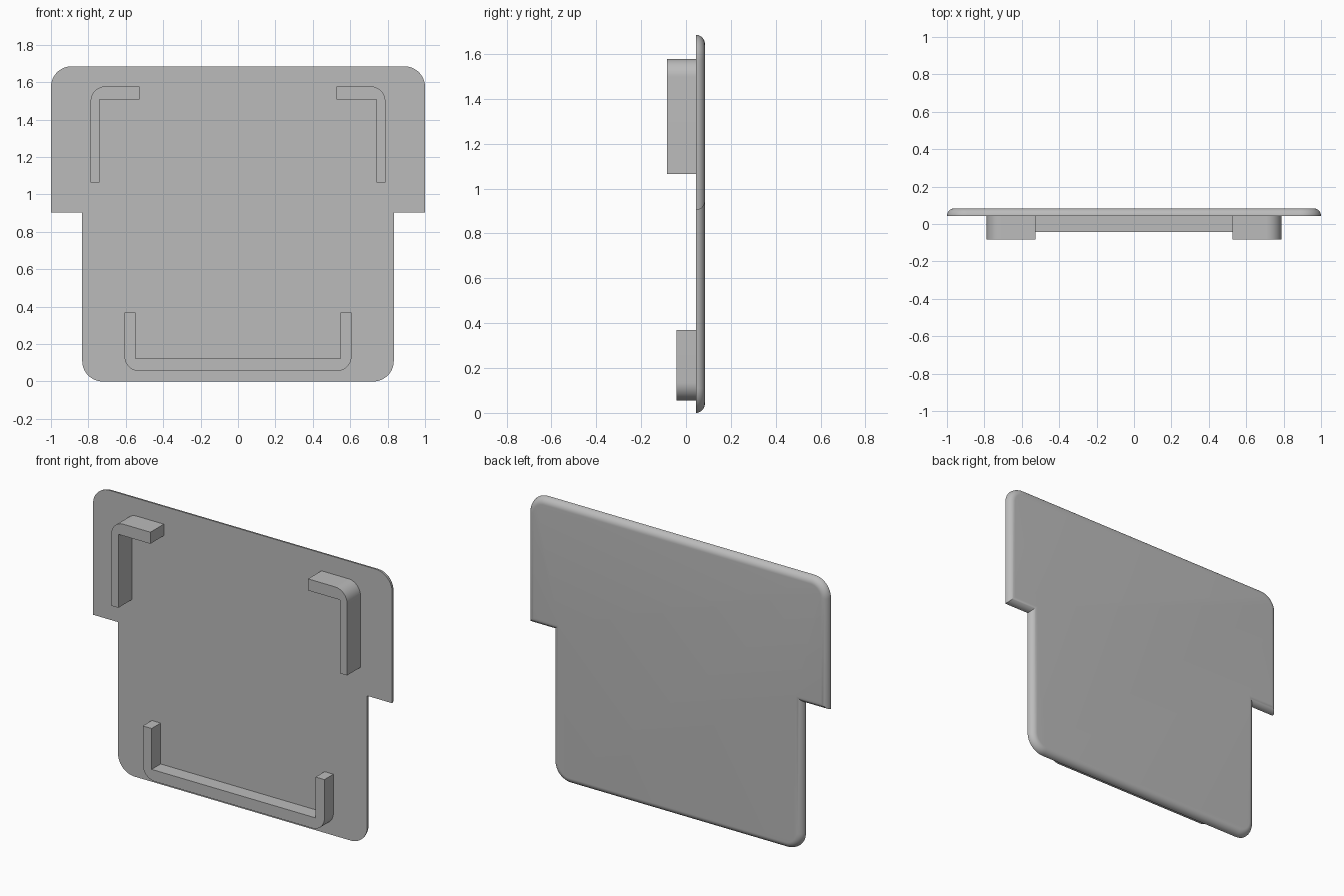
import bpy
import bmesh
from math import sin, cos, pi

if "Cube" in bpy.data.objects:
    bpy.data.objects.remove(bpy.data.objects["Cube"], do_unlink=True)

grey = bpy.data.materials.new("plain grey")
grey.use_nodes = True
colour = (0.5, 0.5, 0.5, 1)
grey.diffuse_color = colour
grey.node_tree.nodes["Principled BSDF"].inputs["Base Color"].default_value = colour


def arc(cx, cz, r, start, steps=12):
    """Quarter circle running counter-clockwise from the start angle."""
    return [(cx + r * cos(start + pi / 2 * i / steps),
             cz + r * sin(start + pi / 2 * i / steps)) for i in range(steps + 1)]


def loft(name, rings):
    """Solid through a list of (outline, y) rings, capped at both ends."""
    bm = bmesh.new()
    loops = [[bm.verts.new((x, y, z)) for x, z in outline] for outline, y in rings]
    for a, b in zip(loops, loops[1:]):
        for i in range(len(a)):
            j = (i + 1) % len(a)
            bm.faces.new((a[i], a[j], b[j], b[i]))
    bm.faces.new(loops[0])
    bm.faces.new(loops[-1])
    bmesh.ops.recalc_face_normals(bm, faces=bm.faces)
    mesh = bpy.data.meshes.new(name)
    bm.to_mesh(mesh)
    bm.free()
    obj = bpy.data.objects.new(name, mesh)
    bpy.context.collection.objects.link(obj)
    mesh.materials.append(grey)
    bpy.ops.object.select_all(action="DESELECT")
    obj.select_set(True)
    bpy.context.view_layer.objects.active = obj
    bpy.ops.object.shade_smooth_by_angle(angle=pi / 6)
    return obj


def mirrored(half):
    """Close a right-hand half outline with its mirror image."""
    return half + [(-x, z) for x, z in reversed(half)]


FRONT, BACK, TOP = 0.044, 0.084, 1.685
CORNER = 0.11


def plate_outline(d):
    """Stepped plate outline, moved inward by d."""
    r = CORNER - d
    return mirrored(
        arc(0.833 - CORNER, CORNER, r, -pi / 2)
        + [(0.833 - d, 0.904 + d), (1 - d, 0.904 + d)]
        + arc(1 - CORNER, TOP - CORNER, r, 0))


# Plate with a sharp front edge and a quarter-round back edge
edge = BACK - FRONT
angles = [pi / 2 * i / 10 for i in range(11)]
loft("plate", [(plate_outline(edge * (1 - cos(a))), FRONT + edge * sin(a)) for a in angles])

# Upper corner hooks, left and right
hook = ([(0.741, 1.064), (0.788, 1.064)] + arc(0.708, 1.498, 0.08, 0)
        + [(0.527, 1.578), (0.527, 1.508), (0.741, 1.508)])
for side, name in ((1, "upper_hook_left"), (-1, "upper_hook_right")):
    outline = [(side * x, z) for x, z in hook]
    loft(name, [(outline, -0.084), (outline, FRONT)])

# Lower U-shaped ledge
ledge = mirrored(arc(0.527, 0.135, 0.08, -pi / 2)
                 + [(0.607, 0.37), (0.548, 0.37), (0.548, 0.123)])
loft("lower_ledge", [(ledge, -0.042), (ledge, FRONT)])
